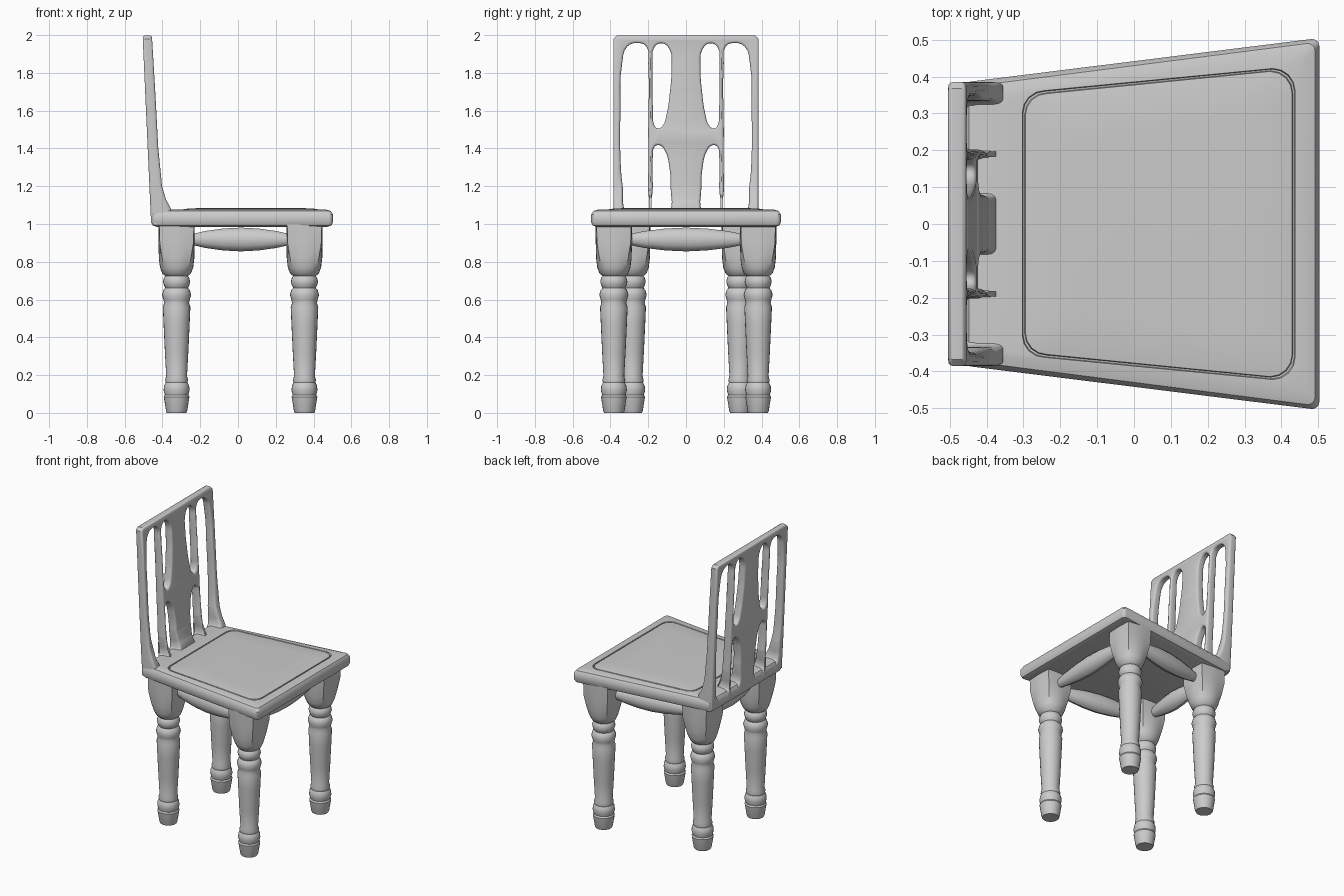
import bpy, bmesh, math
from mathutils import Vector

cube = bpy.data.objects.get("Cube")
if cube:
    bpy.data.objects.remove(cube, do_unlink=True)

GREY = (0.6, 0.6, 0.6, 1)
mat = bpy.data.materials.new("plain grey")
mat.use_nodes = True
mat.diffuse_color = GREY
mat.node_tree.nodes["Principled BSDF"].inputs["Base Color"].default_value = GREY


def finish(name, bm, angle=35):
    """Turn a bmesh into a smooth-shaded object."""
    bmesh.ops.recalc_face_normals(bm, faces=bm.faces)
    mesh = bpy.data.meshes.new(name)
    bm.to_mesh(mesh)
    bm.free()
    mesh.materials.clear()
    mesh.materials.append(mat)
    mesh.shade_smooth()
    mesh.set_sharp_from_angle(angle=math.radians(angle))
    obj = bpy.data.objects.new(name, mesh)
    bpy.context.collection.objects.link(obj)
    return obj


def loft(name, rings, angle=35):
    """Skin a list of equal-length rings and cap both ends."""
    bm = bmesh.new()
    loops = [[bm.verts.new(p) for p in ring] for ring in rings]
    n = len(loops[0])
    for a, b in zip(loops, loops[1:]):
        for i in range(n):
            j = (i + 1) % n
            bm.faces.new((a[i], a[j], b[j], b[i]))
    bm.faces.new(loops[0])
    bm.faces.new(loops[-1])
    return finish(name, bm, angle)


def trapezoid(x0, x1, w0, w1, r, z, steps=5):
    """Rounded trapezoid, half-width w0 at the back and w1 at the front."""
    pts = []
    corners = [(x1, w1, 0), (x0, w0, 1), (x0, -w0, 2), (x1, -w1, 3)]
    for cx, cy, quarter in corners:
        mx = cx - math.copysign(r, cx)
        my = cy - math.copysign(r, cy)
        for k in range(steps):
            a = (quarter + k / (steps - 1)) * math.pi / 2
            pts.append((mx + r * math.cos(a), my + r * math.sin(a), z))
    return pts


# Seat: rounded board, narrow groove, softly domed cushion
seat_rings = []
for inset, z in [(0.03, 0.985), (0.008, 0.992), (0, 1.01), (0, 1.05),
                 (0.012, 1.069), (0.035, 1.076)]:
    seat_rings.append(trapezoid(-0.46 + inset, 0.503 - inset,
                                0.387 - inset, 0.502 - inset, 0.02, z))
for inset, z in [(0, 1.077), (0.002, 1.066), (0.006, 1.066), (0.008, 1.077),
                 (0.04, 1.082), (0.12, 1.085)]:
    seat_rings.append(trapezoid(-0.303 + inset, 0.437 - inset,
                                0.362 - inset, 0.422 - inset, 0.06, z))
loft("seat", seat_rings)

# Turned legs: radius, height and squareness of each ring
LEG = [(0.052, 0, 0), (0.056, 0.01, 0), (0.068, 0.085, 0), (0.062, 0.095, 0),
       (0.069, 0.12, 0), (0.066, 0.145, 0), (0.058, 0.16, 0), (0.061, 0.175, 0),
       (0.055, 0.195, 0), (0.062, 0.32, 0), (0.069, 0.47, 0), (0.073, 0.56, 0),
       (0.066, 0.582, 0), (0.07, 0.6, 0), (0.077, 0.625, 0), (0.07, 0.65, 0),
       (0.06, 0.662, 0), (0.067, 0.675, 0), (0.072, 0.695, 0), (0.067, 0.715, 0),
       (0.06, 0.725, 0), (0.076, 0.738, 0), (0.088, 0.77, 0.1),
       (0.094, 0.82, 0.35), (0.096, 0.9, 0.75), (0.096, 1.0, 0.85)]


def leg_ring(cx, cy, r, z, square, n=24):
    pts = []
    for i in range(n):
        a = 2 * math.pi * (i + 0.0) / n
        c, s = math.cos(a), math.sin(a)
        k = r * (1 + square * (1 / max(abs(c), abs(s)) - 1))
        pts.append((cx + k * c, cy + k * s, z))
    return pts


for end, cx, cy in [("front", 0.352, 0.382), ("back", -0.325, 0.285)]:
    for side, s in [("left", 1), ("right", -1)]:
        loft(f"{end}_{side}_leg",
             [leg_ring(cx, s * cy, r, z, q) for r, z, q in LEG])


# Swelling stretchers between the legs
def stretcher(name, a, b):
    a, b = Vector(a), Vector(b)
    across = (b - a).cross(Vector((0, 0, 1))).normalized()
    rings = []
    for t, h in [(0, 0.025), (0.16, 0.045), (0.33, 0.058), (0.5, 0.063),
                 (0.67, 0.058), (0.84, 0.045), (1, 0.025)]:
        centre = a.lerp(b, t)
        rings.append([centre + across * 0.75 * h * math.cos(k * math.pi / 6)
                      + Vector((0, 0, h * math.sin(k * math.pi / 6)))
                      for k in range(12)])
    loft(name, rings)


H = 0.918
stretcher("front_stretcher", (0.352, -0.32, H), (0.352, 0.32, H))
stretcher("back_stretcher", (-0.325, -0.22, H), (-0.325, 0.22, H))
for side, s in [("left", 1), ("right", -1)]:
    stretcher(f"{side}_stretcher", (-0.26, s * 0.295, H), (0.29, s * 0.373, H))

# Backrest: pierced panel, drawn flat as (y, z) outlines
OUTER = [(-0.385, 1.0), (0.385, 1.0), (0.385, 1.98), (0.367, 1.998),
         (-0.367, 1.998), (-0.385, 1.98)]
SIDE_HOLE = [(0.215, 1.05), (0.202, 1.2), (0.2, 1.5), (0.2, 1.85), (0.21, 1.94),
             (0.25, 1.958), (0.31, 1.94), (0.338, 1.85), (0.347, 1.6),
             (0.347, 1.35), (0.335, 1.2), (0.305, 1.05)]
UPPER_HOLE = [(0.175, 1.6), (0.176, 1.85), (0.168, 1.935), (0.13, 1.957),
              (0.09, 1.93), (0.077, 1.82), (0.085, 1.7), (0.103, 1.58),
              (0.125, 1.518), (0.15, 1.506), (0.17, 1.53)]
LOWER_HOLE = [(0.165, 1.05), (0.175, 1.2), (0.176, 1.35), (0.165, 1.41),
              (0.14, 1.417), (0.11, 1.385), (0.088, 1.3), (0.082, 1.2),
              (0.1, 1.05)]
curve = bpy.data.curves.new("back_outline", "CURVE")
curve.dimensions = "2D"
curve.fill_mode = "BOTH"
curve.resolution_u = 4
curve.extrude = 0.013
curve.bevel_depth = 0.012
curve.bevel_resolution = 2
curve.offset = -0.012


def outline(points, handle):
    sp = curve.splines.new("BEZIER")
    sp.bezier_points.add(len(points) - 1)
    for bp, (y, z) in zip(sp.bezier_points, points):
        bp.co = (y, z, 0)
        bp.handle_left_type = bp.handle_right_type = handle
    sp.use_cyclic_u = True


outline(OUTER, "VECTOR")
for hole in (SIDE_HOLE, UPPER_HOLE, LOWER_HOLE):
    for s in (1, -1):
        outline([(s * y, z) for y, z in hole], "AUTO")
helper = bpy.data.objects.new("back_outline", curve)
bpy.context.collection.objects.link(helper)
bpy.context.view_layer.update()
flat = bpy.data.meshes.new_from_object(
    helper.evaluated_get(bpy.context.evaluated_depsgraph_get()))
bpy.data.objects.remove(helper, do_unlink=True)

# Front face of the backrest by height: thick foot, thin top
FRONT = [(0.98, -0.375), (1.08, -0.375), (1.13, -0.395), (1.2, -0.408),
         (1.4, -0.422), (1.7, -0.438), (2.0, -0.456)]


def front_x(z):
    for (z0, x0), (z1, x1) in zip(FRONT, FRONT[1:]):
        if z <= z1:
            return x0 + (x1 - x0) * (z - z0) / (z1 - z0)
    return FRONT[-1][1]


bm = bmesh.new()
bm.from_mesh(flat)
bpy.data.meshes.remove(flat)
bmesh.ops.remove_doubles(bm, verts=bm.verts, dist=0.0002)
for z, _ in FRONT[1:-1]:
    bmesh.ops.bisect_plane(bm, geom=bm.verts[:] + bm.edges[:] + bm.faces[:],
                           plane_co=(0, z, 0), plane_no=(0, 1, 0))
for v in bm.verts:
    y, z, depth = v.co
    t = depth / 0.05 + 0.5
    rear = -0.46 - 0.045 * (z - 1)
    front = front_x(z)
    if abs(y) > 0.27:
        front += 0.02 * max(0, min(1, (1.25 - z) / 0.17))
    v.co = (rear + t * (front - rear), y, z)
finish("backrest", bm, 40)
